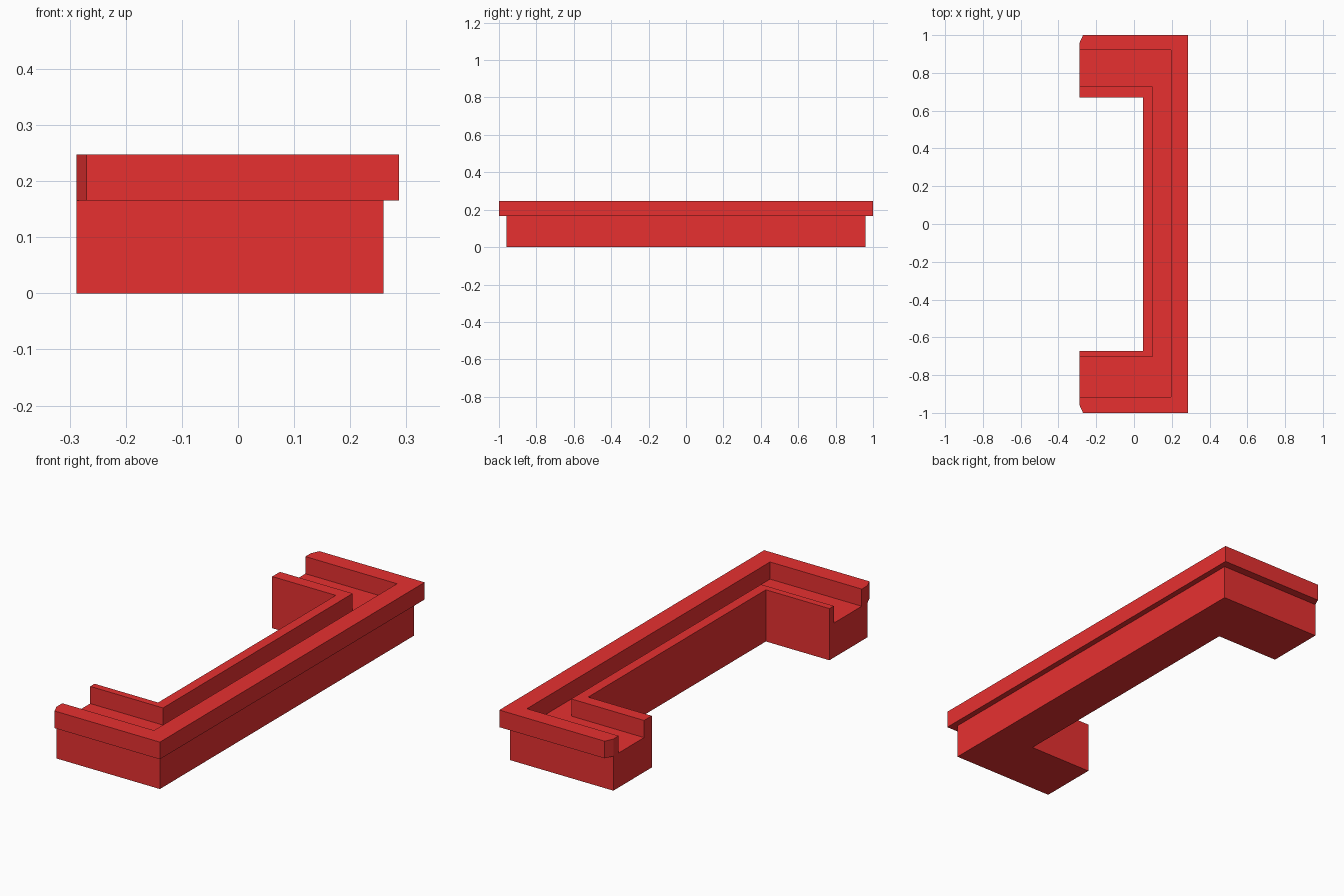
import bpy, bmesh

if "Cube" in bpy.data.objects:
    bpy.data.objects.remove(bpy.data.objects["Cube"])

# Cross-section of the channel, swept along a C-shaped path with mitred corners.
# Each point: long-side x, back arm y, front arm y, height z, arm end x
END = -0.288
CHAMFER = -0.27
section = [
    (0.259, 0.96, -0.96, 0.0, END),         # base, outer bottom
    (0.259, 0.96, -0.96, 0.165, END),       # under the lip
    (0.287, 1.0, -1.0, 0.165, CHAMFER),     # lip, outer bottom
    (0.287, 1.0, -1.0, 0.247, CHAMFER),     # lip, outer top
    (0.259, 0.96, -0.96, 0.247, END),       # lip, start of corner chamfer
    (0.197, 0.92, -0.916, 0.247, END),      # lip, inner top
    (0.197, 0.92, -0.916, 0.165, END),      # channel floor, outer
    (0.097, 0.728, -0.705, 0.165, END),     # channel floor, inner
    (0.097, 0.728, -0.705, 0.247, END),     # inner wall, channel side
    (0.048, 0.67, -0.672, 0.247, END),      # inner wall, open side
    (0.048, 0.67, -0.672, 0.0, END),        # base, inner bottom
]

bm = bmesh.new()
rows = []
for x, back, front, z, end in section:
    path = [(end, back), (x, back), (x, front), (end, front)]
    rows.append([bm.verts.new((px, py, z)) for px, py in path])

# Long faces around the section
n = len(rows)
for i in range(n):
    a, b = rows[i], rows[(i + 1) % n]
    for k in range(3):
        bm.faces.new((a[k], a[k + 1], b[k + 1], b[k]))

# Flat arm ends, each with a chamfered lip corner
for k in (0, 3):
    bm.faces.new([rows[i][k] for i in range(n) if i not in (2, 3)])
    bm.faces.new([rows[i][k] for i in (1, 2, 3, 4)])

bmesh.ops.recalc_face_normals(bm, faces=bm.faces[:])
mesh = bpy.data.meshes.new("channel_frame")
bm.to_mesh(mesh)
bm.free()

red = bpy.data.materials.new("red")
red.diffuse_color = (0.8, 0.03, 0.03, 1)
red.use_nodes = True
red.node_tree.nodes["Principled BSDF"].inputs["Base Color"].default_value = red.diffuse_color
mesh.materials.append(red)
frame = bpy.data.objects.new("channel_frame", mesh)
bpy.context.collection.objects.link(frame)
